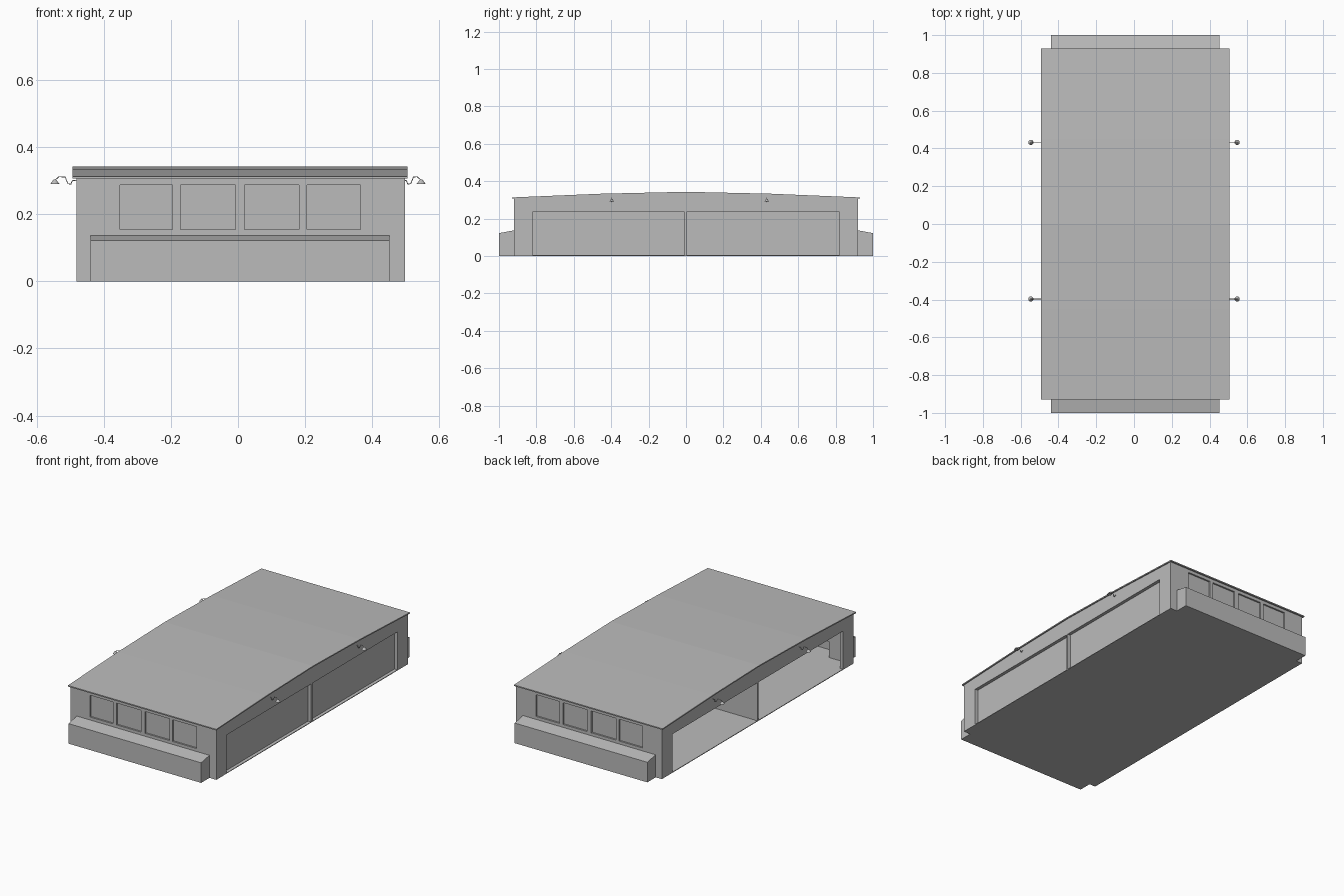
import bpy, bmesh
from mathutils import Vector

if "Cube" in bpy.data.objects:
    bpy.data.objects.remove(bpy.data.objects["Cube"])

grey = bpy.data.materials.new("plain_grey")
grey.diffuse_color = (0.5, 0.5, 0.5, 1)
grey.use_nodes = True
grey.node_tree.nodes["Principled BSDF"].inputs["Base Color"].default_value = grey.diffuse_color

XL, XR, YE = -0.482, 0.498, 0.92      # outer wall limits
T = 0.02                              # wall thickness
FLOOR = 0.004


def prism(name, yz, x0, x1):
    """Extrude a y-z outline along x."""
    bm = bmesh.new()
    face = bm.faces.new([bm.verts.new((x0, y, z)) for y, z in yz])
    ext = bmesh.ops.extrude_face_region(bm, geom=[face])
    verts = [v for v in ext["geom"] if isinstance(v, bmesh.types.BMVert)]
    bmesh.ops.translate(bm, verts=verts, vec=(x1 - x0, 0, 0))
    bmesh.ops.recalc_face_normals(bm, faces=bm.faces)
    mesh = bpy.data.meshes.new(name)
    bm.to_mesh(mesh)
    bm.free()
    mesh.materials.append(grey)
    ob = bpy.data.objects.new(name, mesh)
    bpy.context.collection.objects.link(ob)
    return ob


def box(name, x0, x1, y0, y1, z0, z1):
    y0, y1 = sorted((y0, y1))
    return prism(name, [(y0, z0), (y1, z0), (y1, z1), (y0, z1)], x0, x1)


def cut(ob, *limits):
    """Subtract a box from an object and discard the cutter."""
    cutter = box("cutter", *limits)
    cutter.hide_render = True
    mod = ob.modifiers.new("opening", "BOOLEAN")
    mod.operation, mod.solver, mod.object = "DIFFERENCE", "EXACT", cutter
    bpy.context.view_layer.objects.active = ob
    bpy.ops.object.modifier_apply(modifier=mod.name)
    bpy.data.objects.remove(cutter)


# Shallow pitched roof sheet
ridge = [(-0.93, 0.313), (-0.45, 0.333), (0, 0.343), (0.45, 0.333), (0.93, 0.313)]
prism("roof", ridge + [(y, z - 0.007) for y, z in reversed(ridge)], -0.493, 0.505)

# Floor slab
box("floor", XL, XR, -YE, YE, 0, FLOOR)

# Side walls with wide openings
gable = [(-YE, 0), (YE, 0), (YE, 0.308), (0.45, 0.328), (0, 0.338),
         (-0.45, 0.328), (-YE, 0.308)]
for name, x0 in (("left_wall", XL), ("right_wall", XR - T)):
    wall = prism(name, gable, x0, x0 + T)
    cut(wall, x0 - 0.1, x0 + 0.1, -0.82, 0.82, FLOOR, 0.235)
    box(name + "_post", x0, x0 + T, -0.009, 0.003, FLOOR, 0.235)

# Closed door panels fill the right opening
for name, y0, y1 in (("rear_door", 0.003, 0.82), ("front_door", -0.82, -0.009)):
    box(name, XR - 0.03, XR - T, y0, y1, FLOOR, 0.24)

# Partition between the two bays
box("partition", XL + T, XR - 0.03, -0.008, 0.002, FLOOR, 0.333)

# End walls with recessed windows and a low annex
windows = [(-0.352, -0.195), (-0.172, -0.007), (0.02, 0.182), (0.205, 0.365)]
for side, s in (("front", -1), ("back", 1)):
    wall = box(side + "_wall", XL, XR, s * YE, s * (YE - T), 0, 0.31)
    for x0, x1 in windows:
        cut(wall, x0, x1, s * (YE - 0.01), s * (YE + 0.05), 0.155, 0.287)
    annex = prism(side + "_annex", [(s * (YE - 0.005), 0), (s, 0), (s, 0.122),
                                    (s * (YE - 0.005), 0.138)], -0.44, 0.452)
    for part in (wall, annex):
        cut(part, -0.33, 0.34, s * 0.85, s * 0.985, FLOOR, 0.1)


def lamp(name, s, y):
    """Swan-neck wall lamp: bent tube arm with a conical shade."""
    x0 = XR if s > 0 else -XL
    path = [(x0 - 0.004, 0.302), (x0 + 0.004, 0.300), (x0 + 0.008, 0.290),
            (x0 + 0.017, 0.291), (x0 + 0.025, 0.311), (0.534, 0.312), (0.545, 0.302)]
    if s < 0:
        path = [(x if x > 0.53 else x + 0.008, z) for x, z in path]
        path[0] = (x0 - 0.004, 0.302)
    curve = bpy.data.curves.new(name + "_arm", "CURVE")
    curve.dimensions = "3D"
    curve.bevel_depth, curve.bevel_resolution = 0.0016, 1
    spline = curve.splines.new("POLY")
    spline.points.add(len(path) - 1)
    for p, (x, z) in zip(spline.points, path):
        p.co = (s * x, y, z, 1)
    curve.materials.append(grey)
    bpy.context.collection.objects.link(bpy.data.objects.new(name + "_arm", curve))
    bpy.ops.mesh.primitive_cone_add(vertices=12, radius1=0.014, radius2=0.003,
                                    depth=0.014, location=(s * 0.546, y, 0.297))
    shade = bpy.context.object
    shade.name = name + "_shade"
    shade.data.materials.append(grey)


for side, s in (("left", -1), ("right", 1)):
    for end, y in (("front", -0.397), ("back", 0.432)):
        lamp(f"{side}_{end}_lamp", s, y)
